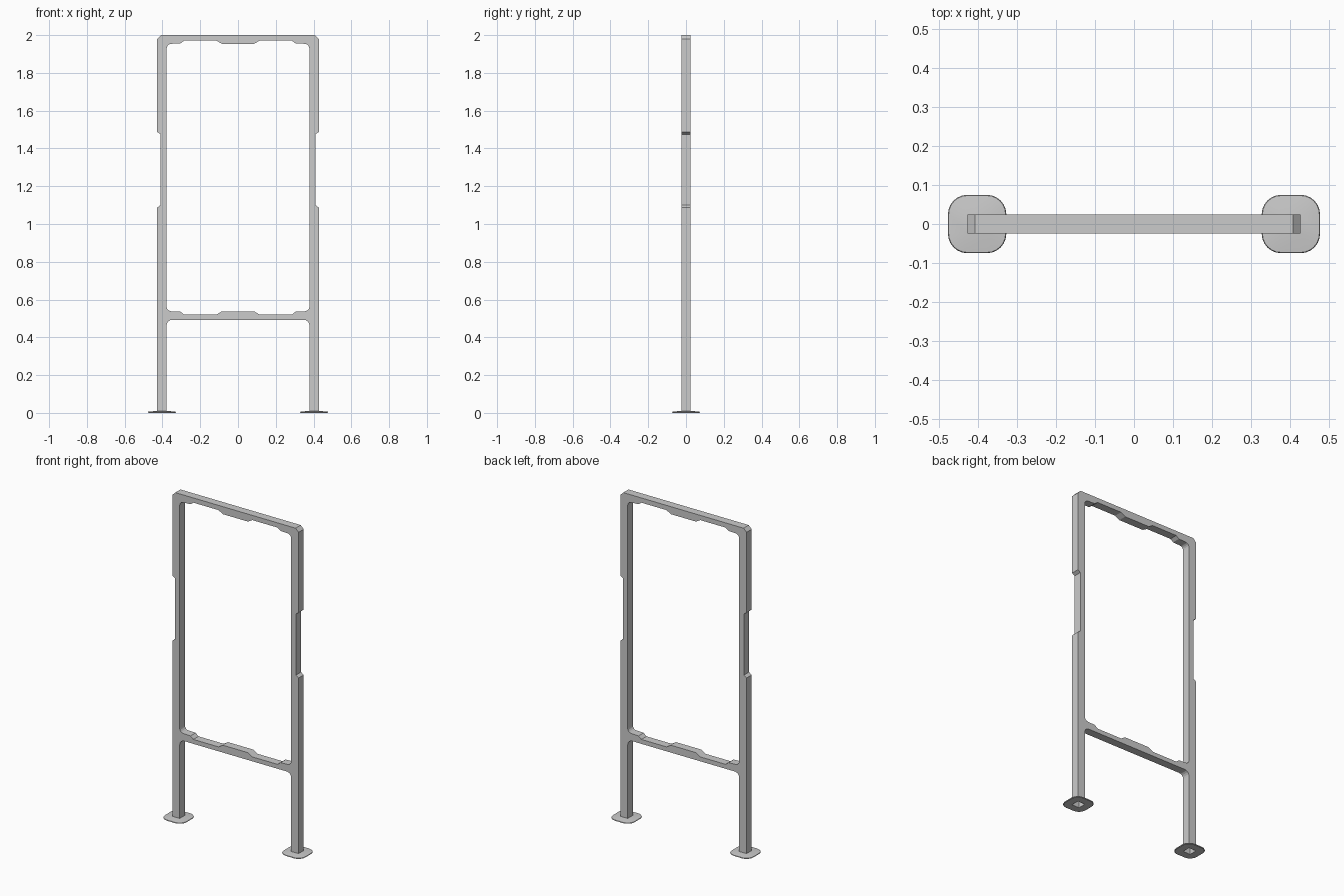
import bpy, bmesh, math

if "Cube" in bpy.data.objects:
    bpy.data.objects.remove(bpy.data.objects["Cube"])

HALF_T = 0.025               # half thickness of the tube
POST_X, POST_IN, POST_OUT = 0.403, 0.378, 0.428


def arc(cx, cz, r, a0, a1, n=4):
    """Points on a circular fillet, angles in degrees."""
    return [(cx + r * math.cos(math.radians(a0 + (a1 - a0) * i / n)),
             cz + r * math.sin(math.radians(a0 + (a1 - a0) * i / n))) for i in range(n + 1)]


def mirrored(half):
    """Close a right-hand half outline with its mirror image."""
    return half + [(-x, z) for x, z in reversed(half)]


def link(name, bm):
    me = bpy.data.meshes.new(name)
    bm.to_mesh(me)
    bm.free()
    ob = bpy.data.objects.new(name, me)
    bpy.context.collection.objects.link(ob)
    return ob


# Frame: outer outline with side notches, chamfered top and leg gap
R = 0.03
outer = mirrored(
    arc(POST_IN - R, 0.493 - R, R, 90, 0) +
    [(POST_IN, 0), (POST_OUT, 0), (POST_OUT, 1.087), (0.41, 1.10),
     (0.41, 1.475), (POST_OUT, 1.487), (POST_OUT, 1.98), (0.408, 2.0)])

# Window opening with raised pads on the top and bottom bars
r = 0.025
window = mirrored(
    [(0.085, 0.538), (0.115, 0.52), (0.285, 0.52), (0.305, 0.536)] +
    arc(POST_IN - r, 0.538 + r, r, -90, 0) +
    arc(POST_IN - r, 1.954 - r, r, 0, 90) +
    [(0.305, 1.956), (0.285, 1.971), (0.115, 1.971), (0.085, 1.954)])

curve = bpy.data.curves.new("frame_profile", 'CURVE')
curve.dimensions = '2D'
curve.fill_mode = 'BOTH'
curve.extrude = HALF_T
for loop in (outer, window):
    sp = curve.splines.new('POLY')
    sp.points.add(len(loop) - 1)
    for p, (x, z) in zip(sp.points, loop):
        p.co = (x, z, 0, 1)
    sp.use_cyclic_u = True
helper = bpy.data.objects.new("frame_profile", curve)
bpy.context.collection.objects.link(helper)
mesh = bpy.data.meshes.new_from_object(
    helper.evaluated_get(bpy.context.evaluated_depsgraph_get()))
bpy.data.objects.remove(helper)

bm = bmesh.new()
bm.from_mesh(mesh)
for v in bm.verts:                       # stand the profile upright
    x, z, y = v.co
    v.co = (x, -y, z)
bmesh.ops.remove_doubles(bm, verts=bm.verts, dist=1e-5)
# Open tube ends under the legs
ends = [f for f in bm.faces if all(v.co.z < 1e-4 for v in f.verts)]
bmesh.ops.delete(bm, geom=ends, context='FACES')
bmesh.ops.recalc_face_normals(bm, faces=bm.faces)
frame = link("frame", bm)
for p in frame.data.polygons:
    p.use_smooth = False


# Feet: thin rounded-square discs around the open leg ends
def rounded_square(bm, cx, half, rad, z, n=6):
    pts = []
    for k, (sx, sy) in enumerate(((1, 1), (-1, 1), (-1, -1), (1, -1))):
        pts += arc(sx * (half - rad), sy * (half - rad), rad, 90 * k, 90 * k + 90, n)
    return [bm.verts.new((cx + x, y, z)) for x, y in pts]


def foot(name, cx):
    bm = bmesh.new()
    rings = [rounded_square(bm, cx, *s) for s in (
        (0.025, 0.0, 0.0), (0.071, 0.046, 0.0), (0.075, 0.05, 0.003),
        (0.073, 0.048, 0.006), (0.025, 0.0, 0.011))]
    for a, b in zip(rings, rings[1:]):
        for i in range(len(a)):
            j = (i + 1) % len(a)
            bm.faces.new((a[i], b[i], b[j], a[j]))
    bmesh.ops.remove_doubles(bm, verts=bm.verts, dist=1e-6)
    bmesh.ops.recalc_face_normals(bm, faces=bm.faces)
    # the top skirt must face up
    top = max(bm.faces, key=lambda f: f.calc_center_median().z)
    if top.normal.z < 0:
        bmesh.ops.reverse_faces(bm, faces=bm.faces)
    ob = link(name, bm)
    bpy.ops.object.select_all(action='DESELECT')
    ob.select_set(True)
    bpy.context.view_layer.objects.active = ob
    bpy.ops.object.shade_smooth_by_angle(angle=math.radians(35))


foot("foot_left", -POST_X)
foot("foot_right", POST_X)
